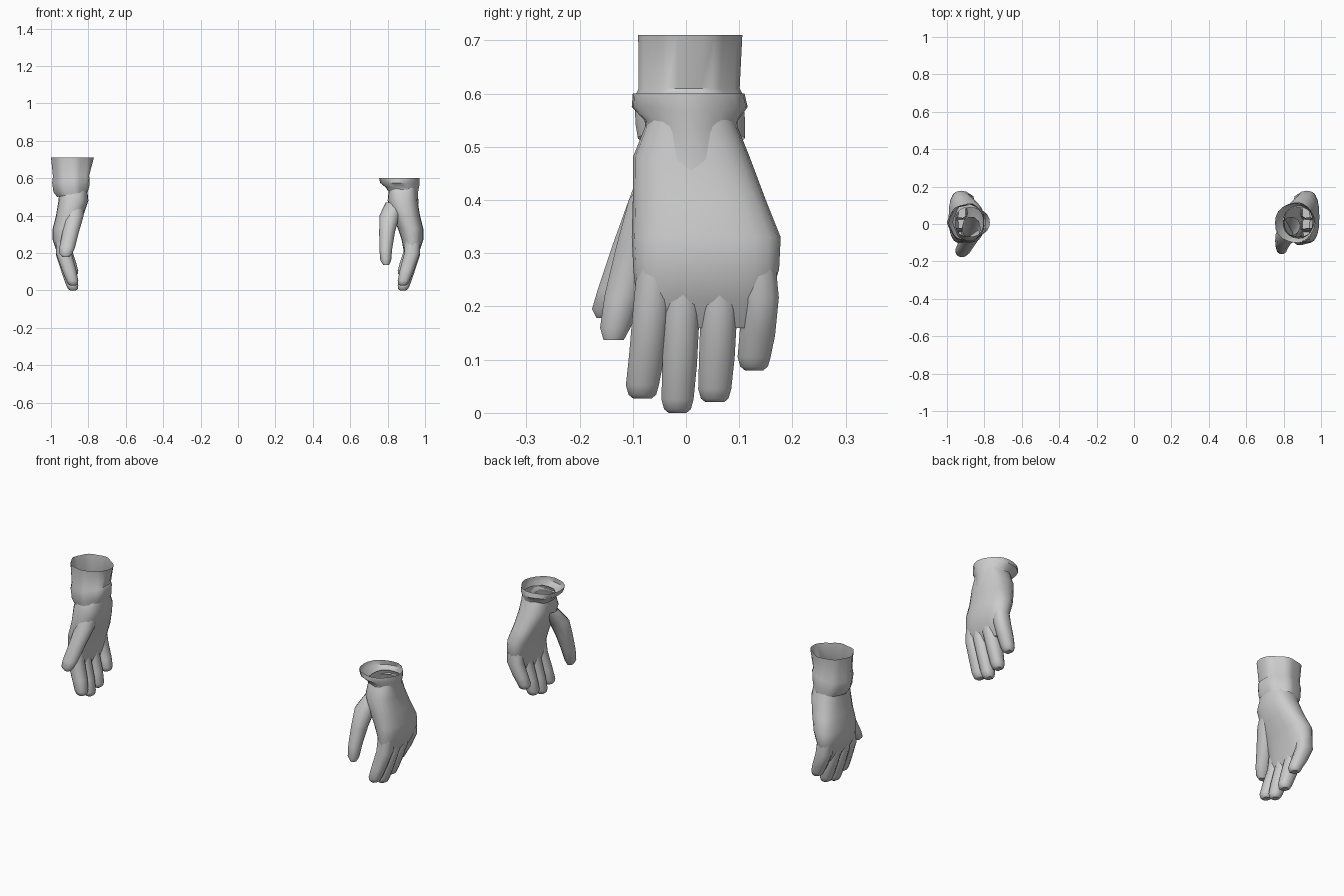
import bpy
import bmesh
from math import cos, sin, pi, radians, copysign

cube = bpy.data.objects.get("Cube")
if cube:
    bpy.data.objects.remove(cube, do_unlink=True)

GREY = (0.6, 0.6, 0.6, 1)
cloth = bpy.data.materials.new("grey_cloth")
cloth.use_nodes = True
cloth.diffuse_color = GREY
cloth.node_tree.nodes["Principled BSDF"].inputs["Base Color"].default_value = GREY


def power(value, exponent):
    return copysign(abs(value) ** exponent, value)


def loft(name, side, rings, sides=12, squareness=1.0, cap=True, shape=None, angle=60):
    """Skin rings of (outward, y, z, outward radius, y radius) in hundredths."""
    bm = bmesh.new()
    loops = []
    for k, (u, y, z, ru, ry) in enumerate(rings):
        loop = []
        for i in range(sides):
            a = 2 * pi * i / sides
            c, s = power(cos(a), squareness), power(sin(a), squareness)
            grow, drop = shape(k, a) if shape else (1, 0)
            p = (side * (u + ru * c * grow), y + ry * s * grow, z - drop)
            loop.append(bm.verts.new([v / 100 for v in p]))
        loops.append(loop)
    for top, low in zip(loops, loops[1:]):
        for i in range(sides):
            j = (i + 1) % sides
            bm.faces.new((top[i], low[i], low[j], top[j]))
    if cap:
        bm.faces.new(loops[-1])
    # Rings run downwards, so the winding only depends on the mirrored side
    if side > 0:
        bmesh.ops.reverse_faces(bm, faces=bm.faces)
    bm.normal_update()
    sample = bm.faces[:] and bm.faces.ensure_lookup_table() or bm.faces[0]
    centre = sample.calc_center_median()
    axis_x = side * rings[0][0] / 100
    if sample.normal.x * (centre.x - axis_x) + sample.normal.y * (centre.y - rings[0][1] / 100) < 0:
        bmesh.ops.reverse_faces(bm, faces=bm.faces)
    mesh = bpy.data.meshes.new(name)
    bm.to_mesh(mesh)
    bm.free()
    mesh.materials.append(cloth)
    obj = bpy.data.objects.new(name, mesh)
    bpy.context.collection.objects.link(obj)
    bpy.ops.object.select_all(action="DESELECT")
    obj.select_set(True)
    bpy.context.view_layer.objects.active = obj
    bpy.ops.object.shade_smooth_by_angle(angle=radians(angle))
    return obj


def finger(name, side, y_knuckle, y_middle, y_tip, tip, width):
    """A finger that leans inwards from the knuckle to a blunt tip."""
    length = 30 - tip
    loft(name, side, [
        (93.5, y_knuckle, 30, 4, width),
        (93, y_middle, tip + length * 0.62, 4.2, width),
        (90.3, (y_middle + y_tip) / 2, tip + length * 0.3, 3.8, width * 0.97),
        (88.6, y_tip, tip + 2.5, 3.2, width * 0.9),
        (88.3, y_tip, tip + 0.7, 2.6, width * 0.75),
        (88.2, y_tip, tip, 1.5, width * 0.5),
    ], sides=10, squareness=0.85)


PALM = [
    (88, 1, 56, 7.4, 7.8),
    (88, 1, 53, 7.5, 9),
    (88, 1, 48, 8, 11),
    (90, 2.5, 40, 7.3, 12.5),
    (92.3, 3.8, 33, 6.8, 14),
    (93.3, 3.8, 27, 5.8, 13.7),
    (92.8, 3.2, 21, 4.2, 12.5),
    (92, 3, 16, 2, 11),
]
THUMBS = {
    "left": [
        (84, -1, 47, 5, 5), (81, -6, 40, 5.4, 5), (79.7, -9, 31, 4.2, 4.4),
        (79, -11.7, 22, 3.4, 3.8), (79, -13.3, 16, 2.9, 3), (79.2, -13.6, 13.7, 1.6, 2),
    ],
    "right": [
        (87, -2, 48, 5, 6), (87.5, -6, 40, 5, 5), (89.5, -10, 31, 4.4, 4.2),
        (91.3, -13.6, 23, 4.2, 3.2), (92, -15.2, 19.5, 3.4, 2.6), (92, -15.4, 17.8, 1.8, 1.5),
    ],
}


def pointed_fold(k, a):
    # The turned cuff hangs in a point over the back of the hand
    point = max(0, cos(a)) ** 6
    return 1 + 0.02 * cos(5 * a), (0, 1, 2.5, 8)[k] * point


def ragged_sleeve(k, a):
    # Pleats in the sleeve, with one fold pinched out on the inner side
    pinch = 0.16 * max(0, -cos(a)) ** 12 if k == 0 else 0
    slant = 1.5 * cos(a) if k > 1 else 0
    return 1 + 0.035 * cos(7 * a) + pinch, slant


for label, side in (("left", 1), ("right", -1)):
    loft(label + "_palm", side, PALM, sides=20, squareness=0.8)
    finger(label + "_index_finger", side, -5.5, -6.5, -8.2, 2.7, 3.6)
    finger(label + "_middle_finger", side, 0, -0.8, -1.6, 0, 3.5)
    finger(label + "_ring_finger", side, 6.5, 6.2, 5.4, 2, 3.6)
    finger(label + "_little_finger", side, 13.2, 14, 12.8, 8, 3.6)
    loft(label + "_thumb", side, THUMBS[label], sides=10)

# Left cuff: a short turned edge, open at the top
loft("left_cuff", 1, [
    (86, 0.5, 60, 10.8, 10.5), (86.3, 0.7, 57.5, 10.5, 10.9),
    (87.5, 1, 55, 8.6, 8.8), (88, 1, 53.5, 8.3, 8.6),
], sides=20, cap=False, shape=pointed_fold, angle=45)

# Right cuff: a taller sleeve above a bulging fold
loft("right_cuff", -1, [
    (89, 0.8, 71, 10.6, 9.7), (89, 0.6, 61, 9.6, 9.4),
    (89, 0.6, 59, 10, 10.2), (88.8, 0.8, 54, 9.5, 10.2),
    (88.3, 1, 51.5, 8.2, 10), 
], sides=28, cap=False, shape=ragged_sleeve, angle=45)
